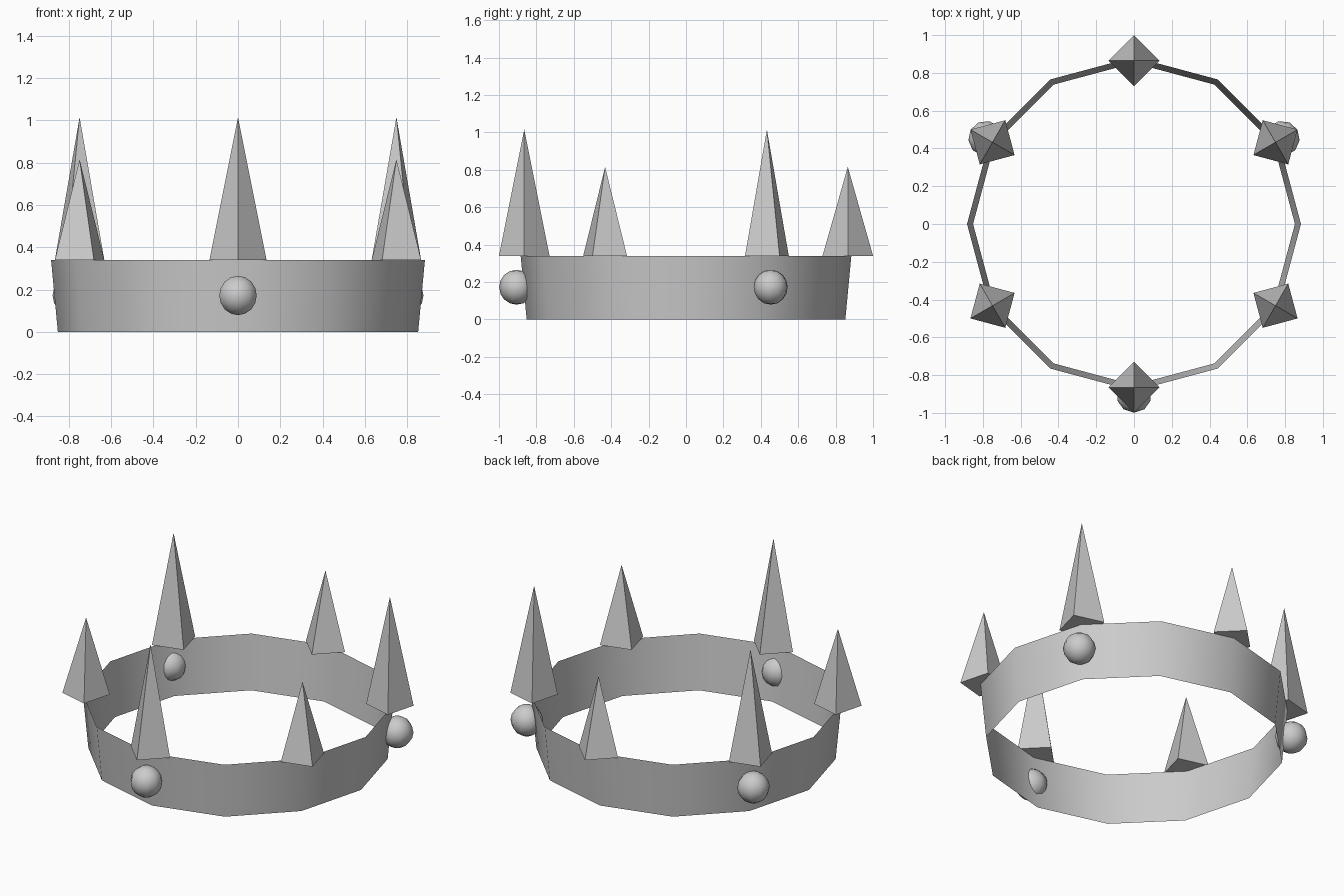
import bpy, bmesh, math
from mathutils import Matrix

if "Cube" in bpy.data.objects:
    bpy.data.objects.remove(bpy.data.objects["Cube"])

grey = bpy.data.materials.new("plain_grey")
grey.diffuse_color = (0.6, 0.6, 0.6, 1)
grey.use_nodes = True
grey.node_tree.nodes["Principled BSDF"].inputs["Base Color"].default_value = grey.diffuse_color


def finish(bm, name, smooth):
    """Turn a bmesh into a named, coloured object."""
    for f in bm.faces:
        f.smooth = smooth
    me = bpy.data.meshes.new(name)
    bm.to_mesh(me)
    bm.free()
    me.materials.append(grey)
    ob = bpy.data.objects.new(name, me)
    bpy.context.collection.objects.link(ob)


def around(angle, radius, z):
    """Place a part on the ring, with its local x pointing outward."""
    return Matrix.Rotation(math.radians(angle), 4, 'Z') @ Matrix.Translation((radius, 0, z))


# Band: thin open twelve-sided sheet, flaring slightly upward
SIDES, BAND_H = 12, 0.34
bm = bmesh.new()
rings = []
for r, z in ((0.852, 0), (0.884, BAND_H)):
    rings.append([bm.verts.new((r * math.cos(2 * math.pi * i / SIDES),
                                r * math.sin(2 * math.pi * i / SIDES), z))
                  for i in range(SIDES)])
low, top = rings
for i in range(SIDES):
    j = (i + 1) % SIDES
    bm.faces.new((low[i], low[j], top[j], top[i]))
finish(bm, "band", True)

# Spikes: four-sided, alternately tall and short; a gem under each tall one
for k in range(6):
    angle = -90 + 60 * k
    tall = k % 2 == 0
    h = 0.675 if tall else 0.475
    bm = bmesh.new()
    bmesh.ops.create_cone(bm, cap_ends=True, segments=4, radius1=0.135, radius2=0,
                          depth=h, matrix=around(angle, 0.865, BAND_H + h / 2))
    bmesh.ops.remove_doubles(bm, verts=bm.verts, dist=1e-5)
    finish(bm, f"{'tall' if tall else 'short'}_spike_{k // 2 + 1}", False)
    if tall:
        bm = bmesh.new()
        bmesh.ops.create_uvsphere(bm, u_segments=10, v_segments=8, radius=0.093,
                                  matrix=around(angle, 0.906, 0.172) @ Matrix.Rotation(math.pi / 2, 4, 'Z'))
        finish(bm, f"gem_{k // 2 + 1}", True)
